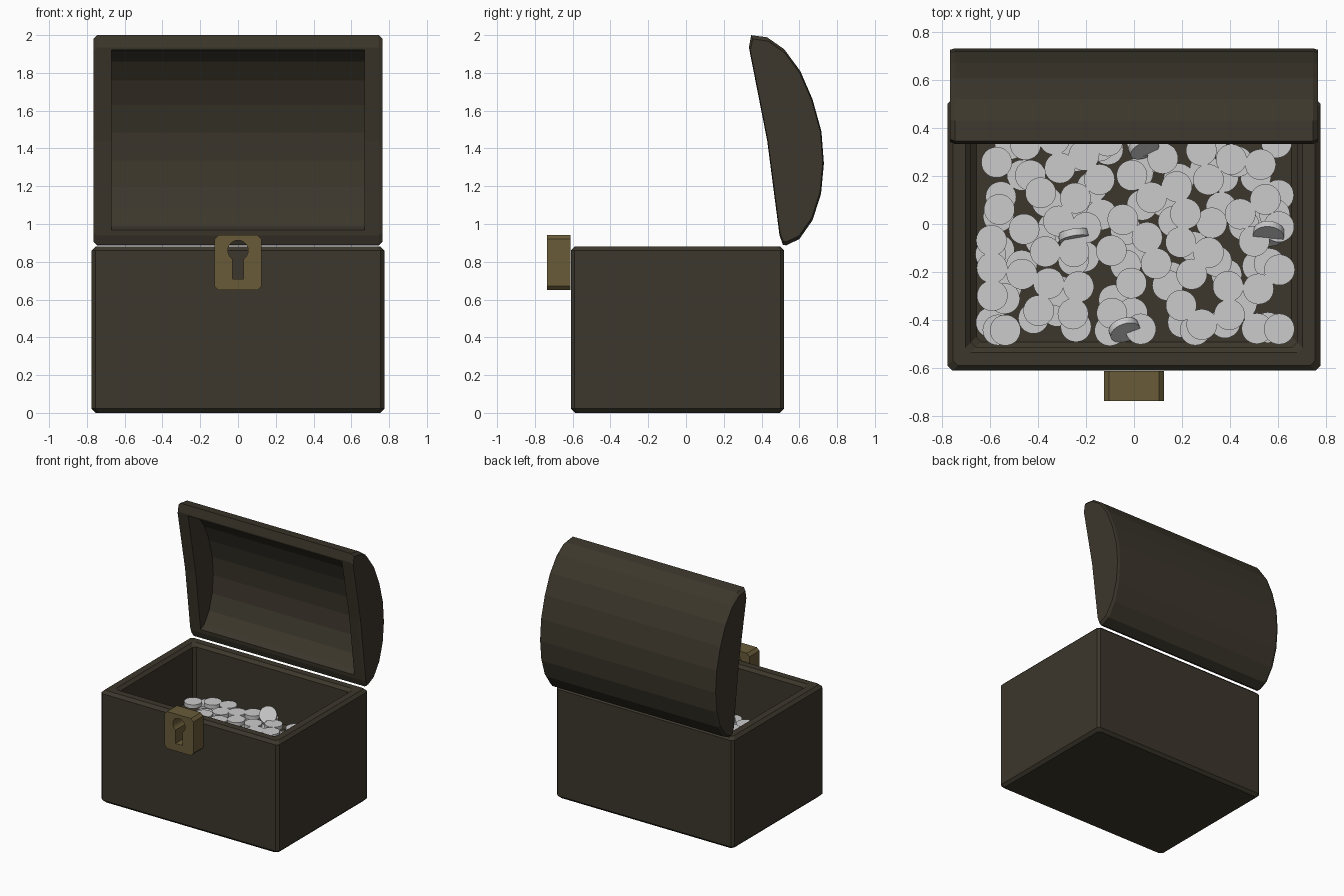
import bpy, bmesh, math, random
from mathutils import Matrix, Vector

if "Cube" in bpy.data.objects:
    bpy.data.objects.remove(bpy.data.objects["Cube"])

random.seed(4)


def material(name, rgb):
    m = bpy.data.materials.new(name)
    m.diffuse_color = (*rgb, 1)
    m.use_nodes = True
    m.node_tree.nodes["Principled BSDF"].inputs["Base Color"].default_value = m.diffuse_color
    return m


wood = material("dark_wood", (0.045, 0.038, 0.025))
brass = material("brass", (0.14, 0.105, 0.04))


def finish(name, bm, mat=None):
    bmesh.ops.recalc_face_normals(bm, faces=bm.faces)
    me = bpy.data.meshes.new(name)
    bm.to_mesh(me)
    bm.free()
    ob = bpy.data.objects.new(name, me)
    bpy.context.collection.objects.link(ob)
    if mat:
        me.materials.append(mat)
    return ob


def loft(name, rings, mat=None):
    """Skin a list of equal-length point rings and cap both ends."""
    bm = bmesh.new()
    loops = [[bm.verts.new(p) for p in r] for r in rings]
    n = len(loops[0])
    for a, b in zip(loops, loops[1:]):
        for i in range(n):
            j = (i + 1) % n
            bm.faces.new((a[i], a[j], b[j], b[i]))
    bm.faces.new(loops[0])
    bm.faces.new(loops[-1])
    return finish(name, bm, mat)


def cut(ob, cutter):
    mod = ob.modifiers.new("cut", 'BOOLEAN')
    mod.operation = 'DIFFERENCE'
    mod.solver = 'EXACT'
    mod.object = cutter
    cutter.hide_render = True
    cutter.display_type = 'WIRE'
    cutter.hide_set(True)


def chamfered(x0, x1, y0, y1, c):
    return [(x0 + c, y0), (x1 - c, y0), (x1, y0 + c), (x1, y1 - c),
            (x1 - c, y1), (x0 + c, y1), (x0, y1 - c), (x0, y0 + c)]


# chest body: outside, rim and raised inner floor as one skin
FLOOR = 0.43
steps = [(0.022, 0), (0, 0.022), (0, 0.86), (0.022, 0.882), (0.075, 0.882),
         (0.098, 0.86), (0.098, FLOOR + 0.022), (0.12, FLOOR)]
loft("chest_body", [[(x, y, z) for x, y in chamfered(
    -0.775 + i, 0.775 - i, -0.61 + i, 0.52 - i, 0.02)] for i, z in steps], wood)

# lid: arched profile (y, z) with chamfered ends, hollowed from the rim side
arc = [(0.53, 0.887), (0.60, 0.92), (0.67, 1.02), (0.715, 1.16), (0.73, 1.32),
       (0.717, 1.49), (0.67, 1.66), (0.605, 1.81), (0.52, 1.925), (0.43, 1.988),
       (0.345, 2.0)]
rim = [(0.333, 1.935), (0.43, 1.44), (0.495, 0.94), (0.513, 0.89)]
mid = (0.43, 1.44)


def scaled(pts, k, dy=0.0, c=mid):
    return [(c[0] + (y - c[0]) * k + dy, c[1] + (z - c[1]) * k) for y, z in pts]


def prism(name, sections, mat=None):
    return loft(name, [[(x, y, z) for y, z in pts] for x, pts in sections], mat)


outer = arc + rim
ends = scaled(outer, 0.965, c=(0.56, 1.42))
lid = prism("lid", [(-0.765, ends), (-0.745, outer), (0.745, outer), (0.765, ends)], wood)
hollow = scaled(arc, 0.865, -0.04)
cut(lid, prism("lid_hollow_cutter", [(-0.67, hollow), (0.67, hollow)]))

# lock plate with a keyhole
plate = chamfered(-0.125, 0.125, 0.65, 0.942, 0.022)
lock = loft("lock", [[(x, y, z) for x, z in plate] for y in (-0.735, -0.611)], brass)
hole = [(-0.03, 0.71), (0.03, 0.71)]
for i in range(17):
    t = math.radians(-56 + i * 292 / 16)
    hole.append((0.054 * math.cos(t), 0.86 + 0.054 * math.sin(t)))
cut(lock, loft("keyhole_cutter", [[(x, y, z) for x, z in hole] for y in (-0.8, -0.55)]))

# coins: dropped flat, each resting on whatever lies below, three layers deep
R, T = 0.064, 0.03
coins = bmesh.new()


def coin(loc, rot=Matrix()):
    bmesh.ops.create_cone(coins, cap_ends=True, segments=28, radius1=R, radius2=R,
                          depth=T, matrix=Matrix.Translation(loc) @ rot)


placed = []
for _ in range(6000):
    x, y = random.uniform(-0.605, 0.605), random.uniform(-0.445, 0.355)
    under = [c for c in placed if math.hypot(c[0] - x, c[1] - y) < 1.75 * R]
    level = max((c[2] for c in under), default=-1) + 1
    # keep flat coins from crowding into the same pile
    if level > 2 or any(math.hypot(c[0] - x, c[1] - y) < 0.4 * R for c in under):
        continue
    placed.append((x, y, level))
    coin((x, y, FLOOR + T * (level + 0.5) + random.uniform(0, 0.003)))
    if len(placed) >= 190:
        break

# a few coins standing on edge in the pile
for x, y, z, tilt, turn in [(-0.25, -0.05, 0.5, 75, 10), (-0.04, -0.44, 0.52, 55, 20),
                            (0.56, -0.04, 0.52, 50, -5), (0.04, 0.32, 0.55, 60, 25)]:
    coin((x, y, z), Matrix.Rotation(math.radians(turn), 4, 'Z')
         @ Matrix.Rotation(math.radians(tilt), 4, 'X'))
finish("coins", coins)
